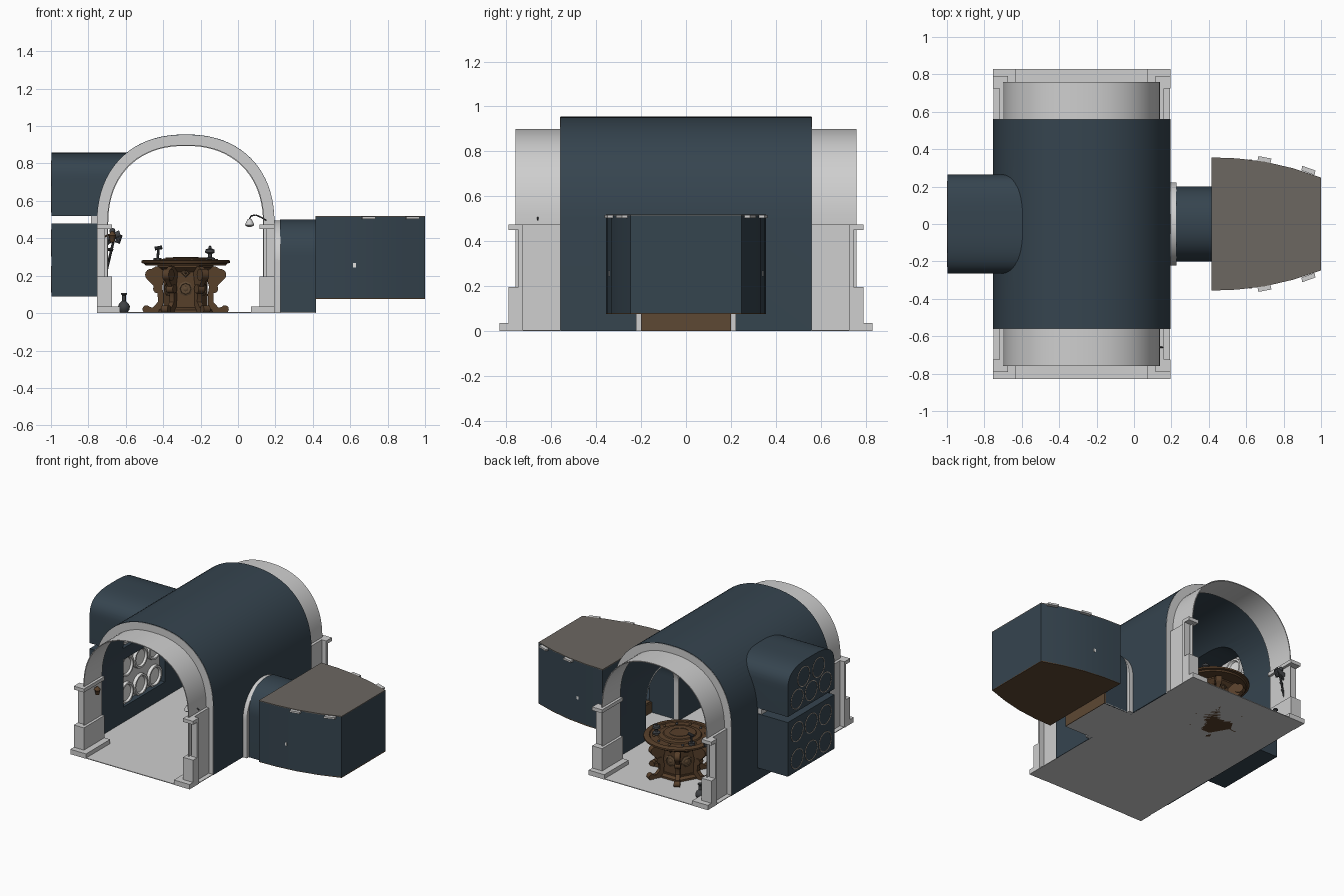
import bpy, bmesh, math
from mathutils import Vector, Matrix

if "Cube" in bpy.data.objects:
    bpy.data.objects.remove(bpy.data.objects["Cube"])


def mat(name, r, g, b):
    m = bpy.data.materials.new(name)
    m.diffuse_color = (r, g, b, 1)
    m.use_nodes = True
    m.node_tree.nodes["Principled BSDF"].inputs["Base Color"].default_value = m.diffuse_color
    return m


BLUE = mat("slate_blue", .036, .058, .078)
STONE = mat("light_stone", .62, .62, .62)
WHITE = mat("roundel_white", .75, .75, .74)
ROOF = mat("taupe_roof", .15, .135, .12)
BROWN = mat("floor_brown", .11, .065, .033)
WOOD = mat("carved_wood", .095, .05, .023)
METAL = mat("dark_metal", .05, .053, .058)
TAN = mat("ring_tan", .5, .42, .35)
CX = -.28            # centre line of the hall
TX, TY = CX, .47     # centre of the table


def finish(name, bm, m):
    bmesh.ops.recalc_face_normals(bm, faces=bm.faces)
    me = bpy.data.meshes.new(name)
    bm.to_mesh(me)
    bm.free()
    me.materials.append(m)
    o = bpy.data.objects.new(name, me)
    bpy.context.collection.objects.link(o)
    return o


def prism(name, pts, axis, a, b, m, mtx=None):
    """Extrude a 2D outline along an axis from a to b."""
    place = {'X': lambda u, v, w: (w, u, v), 'Y': lambda u, v, w: (u, w, v),
             'Z': lambda u, v, w: (u, v, w)}[axis]
    bm = bmesh.new()
    lo = [bm.verts.new(place(u, v, a)) for u, v in pts]
    hi = [bm.verts.new(place(u, v, b)) for u, v in pts]
    bm.faces.new(lo)
    bm.faces.new(hi[::-1])
    n = len(pts)
    for i in range(n):
        bm.faces.new((lo[i], lo[(i + 1) % n], hi[(i + 1) % n], hi[i]))
    if mtx:
        bm.transform(mtx)
    return finish(name, bm, m)


def box(name, x0, x1, y0, y1, z0, z1, m):
    return prism(name, [(x0, y0), (x1, y0), (x1, y1), (x0, y1)], 'Z', z0, z1, m)


def lathe(name, prof, loc, m, axis=(0, 0, 1), segs=24):
    """Spin (radius, height) points around an axis."""
    bm = bmesh.new()
    vs = [bm.verts.new((r, 0, z)) for r, z in prof]
    es = [bm.edges.new(p) for p in zip(vs, vs[1:])]
    bmesh.ops.spin(bm, geom=vs + es, cent=(0, 0, 0), axis=(0, 0, 1),
                   angle=2 * math.pi, steps=segs, use_duplicate=False)
    bmesh.ops.remove_doubles(bm, verts=bm.verts, dist=1e-5)
    bm.transform(Matrix.Translation(loc) @ Vector((0, 0, 1)).rotation_difference(Vector(axis)).to_matrix().to_4x4())
    return finish(name, bm, m)


def rod(name, p, q, r, m, segs=10):
    d = Vector(q) - Vector(p)
    return lathe(name, [(0, 0), (r, 0), (r, d.length), (0, d.length)], p, m, d, segs)


def ball(name, c, r, m):
    return lathe(name, [(r * math.sin(i * math.pi / 8), -r * math.cos(i * math.pi / 8)) for i in range(9)], c, m, segs=12)


def ring(name, c, r0, r1, h, axis, m):
    return lathe(name, [(r0, 0), (r1, 0), (r1, h), (r0, h), (r0, 0)], c, m, axis, 28)


def cut(o, *cutters):
    for c in cutters:
        md = o.modifiers.new("cut", 'BOOLEAN')
        md.operation, md.solver, md.object = 'DIFFERENCE', 'EXACT', c
        bpy.context.view_layer.objects.active = o
        bpy.ops.object.modifier_apply(modifier=md.name)


def arch(hw, spring, rise, c=CX, z0=0., e=2.25, n=40):
    pts = [(c - hw, z0)]
    for i in range(n + 1):
        a = math.pi * (1 - i / n)
        s, k = abs(math.sin(a)), math.cos(a)
        pts.append((c + hw * math.copysign(abs(k) ** (2 / e), k), spring + rise * s ** (2 / e)))
    return pts + [(c + hw, z0)]


def shell(outer, inner):
    return outer + inner[::-1]


# cutters
door_cut = prism("door_cutter", arch(.19, .28, .195, 0, -.01, 2), 'X', .1, .45, BLUE)
hall_cut = prism("hall_cutter", arch(.473, .475, .474), 'Y', -.54, .54, BLUE)
low_cut = box("lower_alcove_cutter", -.985, -.65, -.235, .235, .115, .455, BLUE)
roof_out = arch(.265, .70, .158, 0, .52, 3)
up_cut = prism("upper_alcove_cutter", arch(.245, .70, .138, 0, .54, 3), 'X', -.985, -.4, BLUE)

# main vault
vault = prism("vault", shell(arch(.475, .475, .48), arch(.467, .475, .472)), 'Y', -.558, .558, BLUE)
cut(vault, door_cut, low_cut, up_cut)

# roundel wings on the left
low = box("lower_wing", -.997, -.752, -.265, .265, .09, .48, BLUE)
cut(low, low_cut)
up = prism("upper_wing", roof_out, 'X', -.997, -.5, BLUE)
cut(up, up_cut, hall_cut)
box("lower_roundel_panel", -.80, -.79, -.24, .24, .11, .46, STONE)
prism("upper_roundel_panel", arch(.247, .70, .14, 0, .535, 3), 'X', -.80, -.79, STONE)
spots = [(y, z) for z in (.18, .375, .61) for y in (-.16, 0, .16)] + [(-.085, .745), (.085, .745)]
for y, z in spots:
    ring("roundel_back_ring", (-.996, y, z), .066, .071, .004, (-1, 0, 0), TAN)
    lathe("roundel", [(0, .004), (.055, .008), (.062, .022), (.074, .022), (.076, 0)],
          (-.79, y, z), WHITE, (1, 0, 0))
box("wing_divider", -.785, -.755, -.26, .26, .478, .522, STONE)

# floor
box("hall_floor", -.752, .192, -.828, .828, 0, .005, STONE)
box("corridor_floor", .19, .414, -.2, .2, 0, .005, STONE)

# stone end arches and stepped piers
for s in (-1, 1):
    prism("end_barrel", shell(arch(.42, .475, .425), arch(.414, .475, .419)), 'Y', s * .555, s * .76, STONE)
    prism("end_wall_ring", shell(arch(.474, .475, .477), arch(.416, .475, .421)), 'Y', s * .552, s * .561, STONE)
    for side in (-1, 1):
        for nm, hw, y, z0, z1 in (("foot_slab", .35, .83, 0, .035), ("plinth", .395, .79, .035, .195),
                                  ("pier", .43, .745, .195, .45), ("cornice", .395, .79, .45, .475)):
            L = [(hw, .555), (.44, .555), (.44, .725), (.475, .725), (.475, y), (hw, y)]
            prism(nm, [(CX + side * u, s * v) for u, v in L], 'Z', z0, z1, STONE)

# doorway and corridor
prism("door_frame", shell(arch(.222, .27, .225, 0, 0, 2), arch(.185, .27, .19, 0, 0, 2)), 'X', .188, .226, STONE)
prism("corridor", shell(arch(.2, .3, .2, 0, 0, 2.2), arch(.19, .3, .19, 0, 0, 2.2)), 'X', .224, .416, BLUE)
box("door_step", .405, .418, -.2, .2, 0, .078, BROWN)

# side room with tapering walls
side = [(.415, -.356), (.55, -.351), (.7, -.333), (.85, -.298), (1, -.248)]
plan = side + [(x, -y) for x, y in side[::-1]]
room = prism("side_room", plan, 'Z', .08, .514, BLUE)
inner = prism("room_cutter", [(.707 + (x - .707) * .96, y * .96) for x, y in plan], 'Z', .085, .508, BLUE)
cut(room, inner, door_cut)
prism("room_roof", plan, 'Z', .512, .519, ROOF)
prism("room_floor", plan, 'Z', .076, .083, BROWN)
for s in (-1, 1):
    for x0, x1, y0, y1 in ((.66, .73, .338, .325), (.895, .965, .286, .261)):
        prism("wall_bracket", [(x0, s * y0), (x1, s * y1), (x1 + .005, s * (y1 + .025)), (x0 + .005, s * (y0 + .025))],
              'Z', .503, .516, STONE)
    box("wall_plate", .615, .63, s * .335, s * .346, .245, .267, WHITE)
for x, z in ((.78, .22), (.78, .3), (.86, .38), (.86, .2)):
    ball("wall_stud", (x, .332 - (x - .7) * .3, z), .006, METAL)

# table: base, hexagonal column and round top
T = (TX, TY, 0)
lathe("table_base", [(0, 0), (.15, 0), (.15, .018), (.125, .03), (.125, .04), (0, .04)], T, WOOD, segs=6)
lathe("table_column", [(0, .03), (.118, .03), (.118, .22), (.15, .245), (.15, .262), (0, .262)], T, WOOD, segs=6)
lathe("table_top", [(0, .255), (.215, .255), (.222, .265), (.237, .268), (.237, .28), (.225, .285), (.2, .285),
                    (.195, .279), (.145, .279), (.14, .288), (.11, .292), (.105, .298), (0, .298)], T, WOOD, segs=40)
ring("table_inlay", (TX, TY, .29), .06, .068, .011, (0, 0, 1), BROWN)
leg = [(.10, .25), (.16, .25), (.20, .225), (.205, .18), (.175, .15), (.15, .11), (.148, .06), (.175, .03),
       (.215, .035), (.225, .012), (.20, 0), (.15, 0), (.12, .04), (.118, .1), (.125, .14), (.11, .2)]
for k in range(6):
    a = k * math.pi / 3
    turn = Matrix.Translation(T) @ Matrix.Rotation(a, 4, 'Z')
    prism("table_leg", leg, 'Y', -.014, .014, WOOD, turn)
    t = Vector((-math.sin(a), math.cos(a), 0))
    for nm, r, z, rad in (("leg_scroll", .185, .205, .032), ("foot_scroll", .21, .021, .021), ("knee_scroll", .15, .13, .024)):
        c = turn @ Vector((r, 0, z))
        rod(nm, c - t * .02, c + t * .02, rad, WOOD, 14)
    b = a + math.pi / 6
    d = Vector((math.cos(b), math.sin(b), 0))
    for z, rad in ((.13, .04), (.215, .025)):
        c = Vector(T) + d * .10 + Vector((0, 0, z))
        lathe("medallion", [(rad, 0), (rad, .009), (rad * .75, .014), (rad * .7, .008), (rad * .35, .008), (0, .018)],
              c, BROWN, d, 4 if z > .2 else 8)
# table fittings
lathe("table_bell", [(0, .28), (.026, .28), (.026, .295), (.01, .3), (.01, .315), (.026, .325), (.024, .34), (.008, .346),
                     (.008, .355), (0, .362)], (-.15, .55, 0), METAL, segs=16)
rod("lever_base", (-.43, .55, .28), (-.43, .55, .295), .022, METAL, 16)
rod("lever", (-.43, .55, .29), (-.425, .55, .345), .007, METAL)
rod("lever_grip", (-.445, .55, .345), (-.405, .55, .352), .01, METAL)
for k in range(12):
    a = k * math.pi / 6 + .2
    ball("table_knob", (TX + .17 * math.cos(a), TY + .17 * math.sin(a), .281), .009, BROWN if k % 2 else METAL)

# wall telescope on the rear left pier
ring("wall_wheel", (-.71, .68, .31), .035, .048, .012, (1, 0, 0), METAL)
rod("wall_pole", (-.705, .69, .22), (-.655, .69, .43), .007, METAL)
rod("wall_arm", (-.712, .69, .36), (-.66, .69, .40), .007, METAL)
rod("wall_tube", (-.70, .69, .40), (-.63, .69, .425), .018, METAL, 14)
rod("wall_tube_end", (-.645, .69, .375), (-.63, .69, .42), .014, METAL)
ball("wall_knob", (-.672, .69, .44), .016, METAL)
for z in (.24, .29, .34):
    rod("wall_rung", (-.712, .67, z), (-.712 + (z - .2) * .3, .69, z), .008, METAL)

# bottle on the floor
lathe("bottle", [(0, .005), (.02, .005), (.03, .02), (.032, .035), (.026, .05), (.01, .065), (.01, .095), (.016, .1),
                 (.016, .108), (0, .108)], (-.61, .71, 0), METAL, segs=20)

# small lantern on the front left pier
rod("lantern_arm", (-.712, -.64, .41), (-.672, -.64, .425), .005, WOOD)
lathe("lantern", [(0, .375), (.012, .38), (.018, .41), (.022, .415), (.008, .435), (0, .44)], (-.672, -.64, 0), WOOD, segs=12)

# curled lamp on the right pier
path = [(.152, .495), (.125, .512), (.095, .525), (.07, .52), (.06, .50)]
for (x0, z0), (x1, z1) in zip(path, path[1:]):
    rod("lamp_arm", (x0, -.66, z0), (x1, -.66, z1), .004, METAL, 8)
lathe("lamp_shade", [(0, .505), (.01, .503), (.022, .48), (.024, .47), (.012, .462), (0, .46)], (.062, -.66, 0), STONE, segs=14)

# remove helpers, smooth curved parts
for c in (door_cut, hall_cut, low_cut, up_cut, inner):
    bpy.data.objects.remove(c)
bpy.ops.object.select_all(action='SELECT')
bpy.ops.object.shade_smooth_by_angle(angle=math.radians(30))
